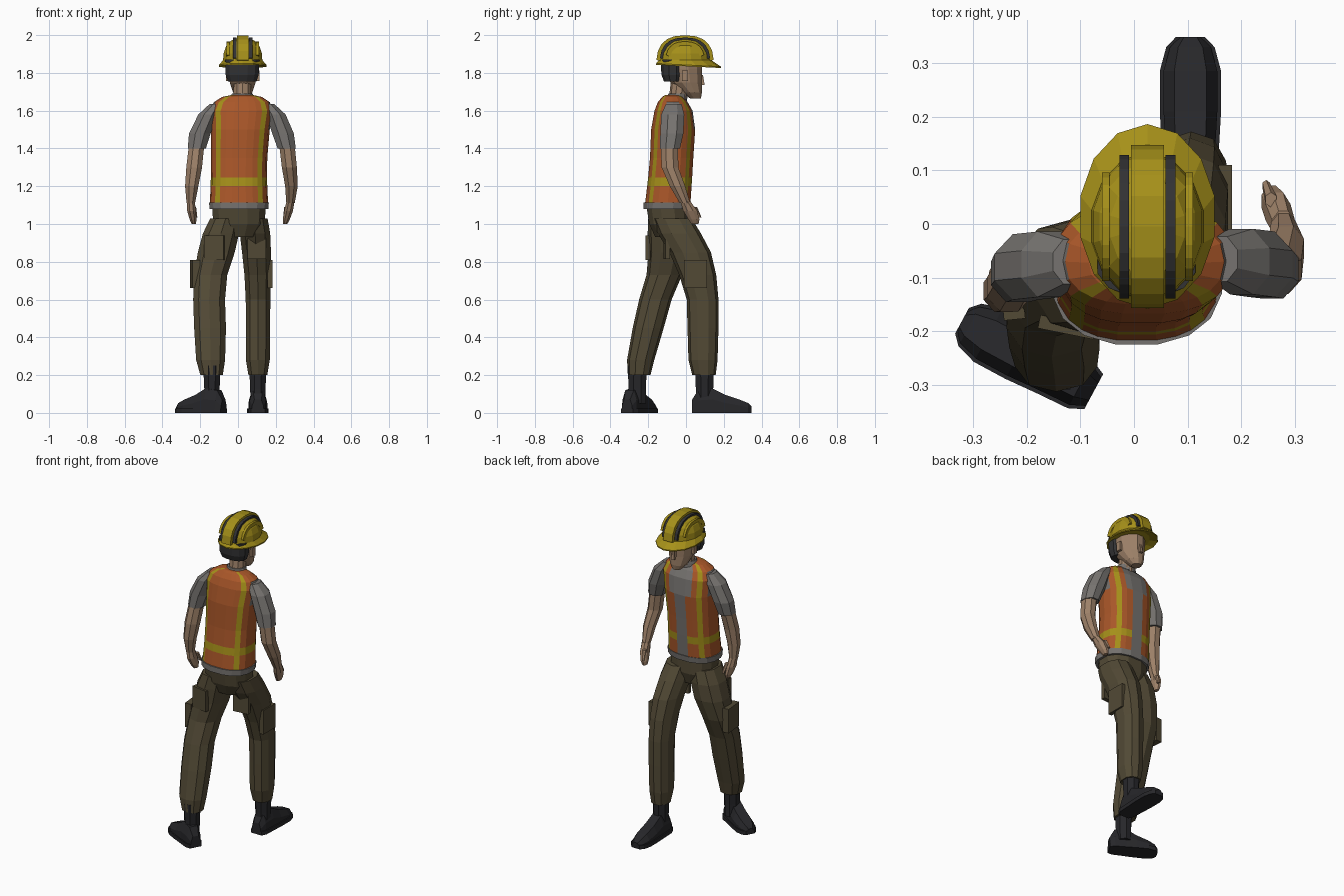
import bpy, bmesh, math
from mathutils import Vector


def material(name, rgb):
    m = bpy.data.materials.new(name)
    m.diffuse_color = (*rgb, 1)
    return m


ORANGE = material("vest orange", (0.40, 0.095, 0.022))
YELLOW = material("safety yellow", (0.38, 0.28, 0.010))
GREY = material("shirt grey", (0.18, 0.17, 0.16))
SKIN = material("skin", (0.34, 0.22, 0.14))
OLIVE = material("trouser olive", (0.085, 0.068, 0.036))
BLACK = material("boot black", (0.020, 0.020, 0.023))
CHARCOAL = material("hair charcoal", (0.032, 0.032, 0.034))


def loft(name, rings, mats, rule=None):
    """Skin a list of point rings; rule(ring, column, centre) gives the material index."""
    bm = bmesh.new()
    loops = [[bm.verts.new(p) for p in ring] for ring in rings]
    n = len(loops[0])
    for i in range(len(loops) - 1):
        a, b = loops[i], loops[i + 1]
        for j in range(n):
            f = bm.faces.new((a[j], a[(j + 1) % n], b[(j + 1) % n], b[j]))
            if rule:
                f.material_index = rule(i, j, f.calc_center_median())
    bm.faces.new(loops[0][::-1])
    bm.faces.new(loops[-1])
    bmesh.ops.recalc_face_normals(bm, faces=bm.faces)
    me = bpy.data.meshes.new(name)
    bm.to_mesh(me)
    bm.free()
    for m in mats:
        me.materials.append(m)
    ob = bpy.data.objects.new(name, me)
    bpy.context.collection.objects.link(ob)
    return ob


def power(v, e):
    return math.copysign(abs(v) ** e, v)


def ring(cx, cy, z, rx, ry, angles, e=1.0):
    return [(cx + rx * power(math.cos(a), e), cy + ry * power(math.sin(a), e), z)
            for a in angles]


def sides(n):
    return [2 * math.pi * (j + 0.5) / n for j in range(n)]


def limb(name, spec, mat, n=10, e=1.0):
    return loft(name, [ring(*s, sides(n), e) for s in spec], [mat])


def box(name, centre, size, mat, turn=0.0):
    x, y, z = (s / 2 for s in size)
    base = [(-x, -y), (x, -y), (x, y), (-x, y)]
    ob = loft(name, [[(px, py, h) for px, py in base] for h in (-z, z)], [mat])
    ob.location = centre
    ob.rotation_euler.z = turn
    return ob


# Vest: columns are spaced so that two of them form the reflective stripes
half = [0, 20, 38, 53, 66, 80, 100, 114, 127, 142, 160]
cols = [math.radians(a) for a in half + [180 + a for a in half]]
vest = [(.005, -.098, 1.095, .155, .122), (.005, -.088, 1.20, .150, .119),
        (.005, -.084, 1.245, .149, .118), (.006, -.076, 1.35, .149, .116),
        (.012, -.068, 1.50, .156, .118), (.018, -.066, 1.60, .166, .102),
        (.020, -.070, 1.645, .148, .080), (.021, -.072, 1.673, .105, .055),
        (.022, -.070, 1.682, .060, .042)]


def vest_rule(i, j, c):
    k, front = j % 11, j < 11
    if front and (k == 5 or (k in (4, 6) and c.z > 1.5)):
        return 2                                   # open front shows the shirt
    if k in (0, 10) and 1.45 < c.z < 1.63:
        return 2                                   # armholes
    return 1 if i == 1 or k in (2, 8) else 0       # stripes


loft("vest", [ring(*s, cols, 0.82) for s in vest], [ORANGE, YELLOW, GREY], vest_rule)
limb("shirt_hem", [(.005, -.100, 1.08, .158, .126), (.005, -.098, 1.115, .161, .128)],
     GREY, 16, 0.85)
limb("shirt_collar", [(.022, -.050, 1.655, .070, .055), (.023, -.045, 1.692, .056, .050)],
     GREY, 12)

# Neck, head, hair, nose, ears
limb("neck", [(.023, -.045, 1.64, .050, .048), (.024, -.030, 1.76, .048, .050)], SKIN)
limb("head", [(.025, .050, 1.665, .028, .030), (.025, .034, 1.695, .052, .052),
              (.025, .000, 1.75, .071, .086), (.025, -.012, 1.82, .080, .100),
              (.025, -.015, 1.88, .082, .102)], SKIN, 12)
limb("hair", [(.022, -.068, 1.755, .078, .050), (.022, -.070, 1.79, .090, .062),
              (.023, -.070, 1.87, .094, .066)], CHARCOAL, 12, 0.85)
limb("nose", [(.025, .088, 1.735, .014, .016), (.025, .084, 1.79, .007, .008)], SKIN, 4)
for s in (-1, 1):
    box("ear", (.025 + s * .080, -.005, 1.785), (.016, .032, .055), SKIN)

# Helmet dome, brim and ridges
CX, CY, Z0, RX, RY, RZ = .025, -.005, 1.85, .108, .140, .137
dome = []
for d in (0, 18, 36, 54, 70, 83):
    c, s = math.cos(math.radians(d)) ** .8, math.sin(math.radians(d)) ** .8
    dome.append(ring(CX, CY, Z0 + RZ * s, RX * c, RY * c, sides(14)))
loft("helmet_dome", dome, [YELLOW])
brim = [ring(CX, cy, z, rx, ry, sides(14)) for cy, z, rx, ry in
        ((-.005, 1.868, .106, .138), (.014, 1.842, .128, .172), (.014, 1.835, .128, .172),
         (-.005, 1.850, .100, .130))]
for r in brim[1:3]:       # visor dips to the front, brim lifts at the back
    r[:] = [(x, y, z - .05 * y) for x, y, z in r]
loft("helmet_brim", brim, [YELLOW])


def ridge(name, x, w, rise, mat, start=4):
    """Arched strip that follows the dome from back to front."""
    k = abs(x) / RX
    ys, zs = math.sqrt(1 - k * k), (1 - k ** 2.5) ** .4
    path = []
    for i in range(11):
        a = math.radians(start + (180 - 2 * start) * i / 10)
        c, s = power(math.cos(a), .8), math.sin(a) ** .8
        pts = [(CY - (RY * ys + o) * c, Z0 + (RZ * zs + o) * s) for o in (-.015, rise)]
        path.append([(CX + x - w, *pts[0]), (CX + x + w, *pts[0]),
                     (CX + x + w, *pts[1]), (CX + x - w, *pts[1])])
    loft(name, path, [mat])


ridge("helmet_centre_ridge", 0, .031, .012, YELLOW)
for s in (-1, 1):
    ridge("helmet_dark_strip", s * .043, .009, .006, CHARCOAL, 8)
    ridge("helmet_side_ridge", s * .078, .007, .008, YELLOW, 18)

# Arms: sleeve, forearm, hand, thumb
limb("right_sleeve", [(.160, -.065, 1.635, .035, .045), (.200, -.070, 1.58, .056, .066),
                      (.238, -.075, 1.48, .062, .066), (.258, -.085, 1.40, .052, .058)], GREY, 8)
limb("left_sleeve", [(-.118, -.070, 1.635, .035, .045), (-.158, -.075, 1.58, .056, .066),
                     (-.202, -.080, 1.48, .062, .066), (-.218, -.092, 1.40, .052, .058)], GREY, 8)
limb("right_forearm", [(.260, -.088, 1.41, .044, .050), (.272, -.085, 1.30, .043, .048),
                       (.283, -.045, 1.20, .036, .044), (.278, -.005, 1.11, .024, .030)], SKIN, 8)
limb("left_forearm", [(-.220, -.095, 1.41, .044, .050), (-.232, -.118, 1.30, .045, .048),
                      (-.245, -.125, 1.20, .038, .042), (-.250, -.115, 1.11, .024, .030)], SKIN, 8)
limb("right_hand", [(.278, -.003, 1.12, .023, .029), (.268, .022, 1.07, .025, .040),
                    (.256, .042, 1.025, .020, .032), (.250, .048, 1.00, .012, .020)], SKIN, 8)
limb("left_hand", [(-.250, -.114, 1.12, .023, .029), (-.246, -.102, 1.07, .025, .040),
                   (-.238, -.088, 1.025, .020, .032), (-.234, -.082, 1.00, .012, .020)], SKIN, 8)
limb("right_thumb", [(.255, .045, 1.09, .012, .014), (.246, .072, 1.035, .008, .010)], SKIN, 6)
limb("left_thumb", [(-.232, -.075, 1.09, .012, .014), (-.222, -.052, 1.035, .008, .010)], SKIN, 6)

# Trousers
limb("trouser_hips", [(.005, -.085, .93, .090, .080), (.005, -.090, 1.00, .140, .108),
                      (.005, -.098, 1.09, .146, .114)], OLIVE, 12, 0.85)
limb("left_trouser_leg", [(-.065, -.100, 1.03, .085, .100), (-.090, -.095, .95, .100, .108),
                          (-.115, -.095, .85, .102, .104), (-.145, -.115, .73, .092, .094),
                          (-.153, -.162, .60, .088, .086), (-.148, -.200, .45, .088, .082),
                          (-.145, -.240, .28, .080, .072), (-.140, -.248, .20, .062, .060)],
     OLIVE, 10, 0.88)
limb("right_trouser_leg", [(.080, -.075, 1.03, .080, .105), (.090, -.035, .95, .084, .114),
                           (.098, .022, .85, .080, .110), (.104, .062, .73, .073, .098),
                           (.106, .088, .60, .068, .084), (.106, .090, .45, .067, .082),
                           (.105, .090, .28, .066, .077), (.105, .095, .20, .052, .062)],
     OLIVE, 10, 0.88)
box("left_cargo_pocket", (-.228, -.118, .735), (.040, .120, .150), OLIVE, .1)
box("right_cargo_pocket", (.170, .050, .735), (.025, .120, .150), OLIVE)
box("left_back_pocket", (-.125, -.192, .875), (.105, .025, .130), OLIVE, -.2)
box("right_back_pocket", (.098, -.102, .880), (.100, .025, .130), OLIVE, .1)


# Boots: foot, sole and shaft
def boot(side, heel, toe, ankle):
    heel, toe = Vector(heel), Vector(toe)
    run = toe - heel
    length, run = run.length, run.normalized()
    across = Vector((run.y, -run.x))
    shape = [(0, .030, .07), (.10, .043, .12), (.34, .046, .13), (.56, .050, .095),
             (.80, .050, .070), (.94, .038, .052), (1, .020, .035)]

    def section(t, w, h, inset):
        out = []
        for u, v in ((-w, 0), (w, 0), (w, h * .55), (w * inset, h), (-w * inset, h), (-w, h * .55)):
            p = heel + run * (t * length) + across * u
            out.append((p.x, p.y, v))
        return out
    loft(side + "_boot", [section(t, w, h, .6) for t, w, h in shape], [BLACK])
    loft(side + "_boot_sole", [section(t, w + .007, .024, 1) for t, w, h in shape], [BLACK])
    limb(side + "_boot_shaft", [(*ankle, .05, .042, .050), (*ankle, .13, .044, .050),
                                (*ankle, .25, .050, .054)], BLACK, 8)


boot("left", (-.075, -.312), (-.320, -.180), (-.138, -.258))
boot("right", (.105, .032), (.105, .348), (.105, .098))
